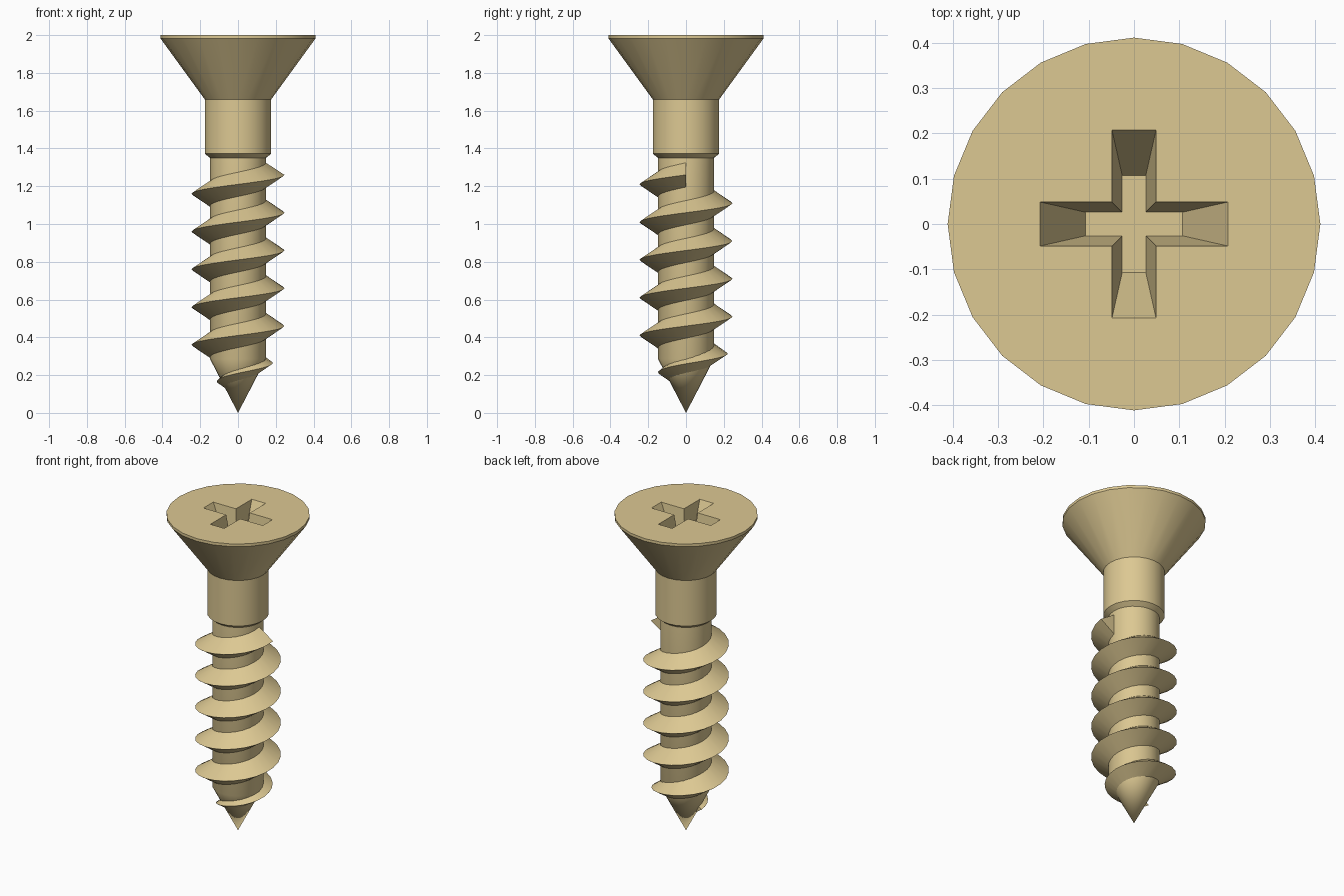
import bpy, bmesh, math

if "Cube" in bpy.data.objects:
    bpy.data.objects.remove(bpy.data.objects["Cube"])

brass = bpy.data.materials.new("pale_brass")
brass.diffuse_color = (0.72, 0.58, 0.29, 1)
brass.use_nodes = True
brass.node_tree.nodes["Principled BSDF"].inputs["Base Color"].default_value = brass.diffuse_color
SIDES = 24


def finish(name, bm, smooth=True):
    """Turn a bmesh into a named, coloured object."""
    bmesh.ops.recalc_face_normals(bm, faces=bm.faces)
    me = bpy.data.meshes.new(name)
    bm.to_mesh(me)
    bm.free()
    me.materials.append(brass)
    ob = bpy.data.objects.new(name, me)
    bpy.context.collection.objects.link(ob)
    if smooth:
        bpy.ops.object.select_all(action='DESELECT')
        ob.select_set(True)
        bpy.context.view_layer.objects.active = ob
        bpy.ops.object.shade_smooth_by_angle(angle=math.radians(30))
    return ob


def loft(bm, rings):
    """Skin consecutive closed rings of vertices."""
    for a, b in zip(rings, rings[1:]):
        n = len(a)
        for i in range(n):
            j = (i + 1) % n
            bm.faces.new((a[i], a[j], b[j], b[i]))


# Screw body: point, core, neck and countersunk head turned from one profile
profile = [(0.148, 0.285), (0.148, 1.35), (0.176, 1.372),
           (0.176, 1.66), (0.411, 1.983), (0.411, 2.0)]
bm = bmesh.new()
rings = []
for r, z in profile:
    angles = [2 * math.pi * i / SIDES for i in range(SIDES)]
    rings.append([bm.verts.new((r * math.cos(a), r * math.sin(a), z)) for a in angles])
loft(bm, rings)
bm.faces.new(rings[-1])
tip = bm.verts.new((0, 0, 0))
for i in range(SIDES):
    bm.faces.new((tip, rings[0][(i + 1) % SIDES], rings[0][i]))
body = finish("screw_body", bm)

# Drive recess: tapered cross cutter, narrowing towards its floor
DEPTH = 0.2
bm = bmesh.new()
rings = []
for z in (2.0 - DEPTH, 2.03):
    t = (z - 2.0 + DEPTH) / DEPTH
    arm, half = 0.107 + 0.1 * t, 0.026 + 0.0225 * t
    ring = []
    for k in range(4):
        c, s = round(math.cos(k * math.pi / 2)), round(math.sin(k * math.pi / 2))
        for x, y in ((arm, -half), (arm, half), (half, half)):
            ring.append(bm.verts.new((c * x - s * y, s * x + c * y, z)))
    rings.append(ring)
loft(bm, rings)
bm.faces.new(rings[0])
bm.faces.new(rings[-1])
cutter = finish("recess_cutter", bm, smooth=False)
cutter.hide_render = True
cutter.hide_viewport = True
cut = body.modifiers.new("drive_recess", 'BOOLEAN')
cut.operation = 'DIFFERENCE'
cut.solver = 'EXACT'
cut.object = cutter

# Thread: triangular ridge on a rising helix, shrinking towards the point
PITCH, TURNS, START = 0.2, 5.5, 0.16
bm = bmesh.new()
rings = []
for i in range(int(TURNS * SIDES) + 1):
    a = math.pi + 2 * math.pi * i / SIDES
    z = START + PITCH * i / SIDES
    crest = min(0.246, 0.11 + 0.73 * (z - START))
    root = max(crest - 0.104, 0.01)
    rings.append([bm.verts.new((r * math.cos(a), r * math.sin(a), z + dz))
                  for r, dz in ((root, -0.068), (crest, 0), (root, 0.068))])
loft(bm, rings)
bm.faces.new(rings[0])
bm.faces.new(rings[-1])
finish("thread", bm)
